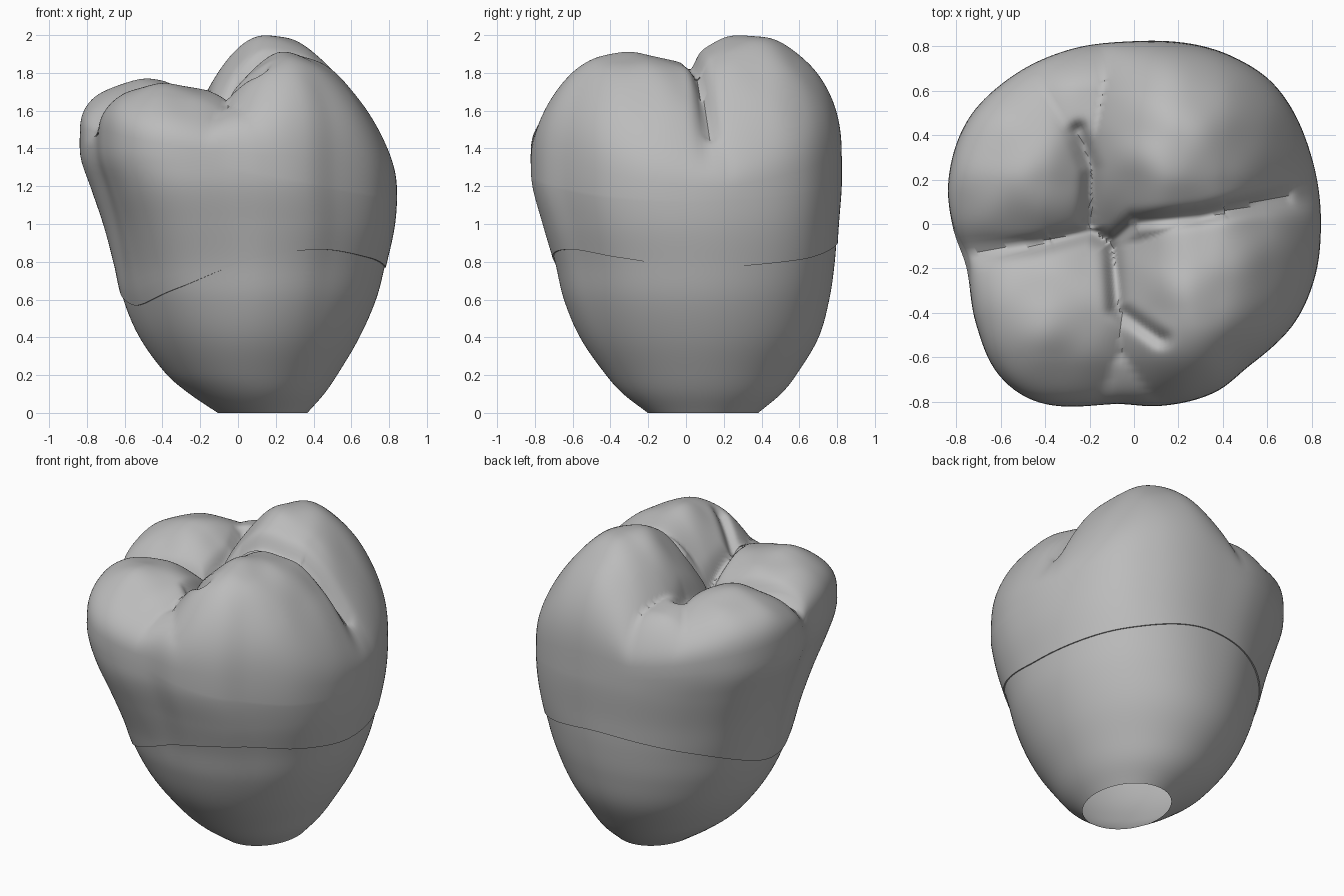
import bpy, bmesh, math
from math import sin, cos, radians, exp
from mathutils import Vector, noise

cube = bpy.data.objects.get("Cube")
if cube:
    bpy.data.objects.remove(cube)

SEGMENTS = 180

grey = bpy.data.materials.new("tooth grey")
grey.use_nodes = True
colour = (0.5, 0.5, 0.5, 1)
grey.diffuse_color = colour
grey.node_tree.nodes["Principled BSDF"].inputs["Base Color"].default_value = colour


def curve(knots, v):
    """Smooth interpolation through (position, value) knots."""
    v = min(max(v, knots[0][0]), knots[-1][0])
    i = max(k for k in range(len(knots) - 1) if knots[k][0] <= v)

    def slope(k):
        a, b = knots[max(k - 1, 0)], knots[min(k + 1, len(knots) - 1)]
        return (b[1] - a[1]) / (b[0] - a[0])
    (x0, y0), (x1, y1) = knots[i], knots[i + 1]
    w = x1 - x0
    t = (v - x0) / w
    return ((1 + 2 * t) * (1 - t) ** 2 * y0 + t * (1 - t) ** 2 * w * slope(i)
            + t * t * (3 - 2 * t) * y1 - t * t * (1 - t) * w * slope(i + 1))


def periodic(knots):
    return [(a - 360, r) for a, r in knots] + knots + [(a + 360, r) for a, r in knots]


def smoothstep(a, b, v):
    t = min(max((v - a) / (b - a), 0), 1)
    return t * t * (3 - 2 * t)


# Side profiles at rising heights
LEVELS = (0, .1, .2, .4, .6, .8, 1, 1.2, 1.35, 1.5)
X_LOW = list(zip(LEVELS, (-.11, -.26, -.38, -.53, -.62, -.665, -.715, -.78, -.83, -.835)))
X_HIGH = list(zip(LEVELS, (.37, .46, .53, .65, .74, .79, .83, .84, .83, .82)))
Y_LOW = list(zip(LEVELS, (-.2, -.33, -.42, -.56, -.65, -.7, -.76, -.815, -.825, -.825)))
Y_HIGH = list(zip(LEVELS, (.38, .5, .58, .7, .76, .79, .805, .82, .82, .82)))

# Crown outline radius and neck line height by angle
OUTLINE = periodic([(0, .84), (20, .85), (45, .885), (60, .87), (90, .825), (110, .84),
                    (130, .865), (148, .885), (167, .86), (180, .82), (195, .78),
                    (212, .84), (228, .91), (241, .91), (263, .815), (277, .825),
                    (295, .837), (308, .82), (328, .85), (343, .85)])
NECK = periodic([(0, .77), (45, .81), (90, .9), (135, .82), (180, .62),
                 (207, .57), (238, .66), (270, .81), (300, .865), (330, .82)])


def section(angle, z):
    """Point on the body wall."""
    r = 0.83 + (curve(OUTLINE, angle) - 0.83) * smoothstep(0.15, 1.3, z)
    u, v = r * cos(radians(angle)) / .84, r * sin(radians(angle)) / .825
    x0, x1, y0, y1 = (curve(k, z) for k in (X_LOW, X_HIGH, Y_LOW, Y_HIGH))
    return Vector(((x0 + x1 + u * (x1 - x0)) / 2, (y0 + y1 + v * (y1 - y0)) / 2, z))


# Cusps: centre, height, falloff toward -x, +x, -y, +y
CUSPS = [(-.52, .28, 1.79, .2, 1.5, 1.3, .7),
         (-.48, -.42, 1.77, .6, .6, .8, 1.2),
         (.19, .36, 2.015, 2.4, 1.5, 1.2, .7),
         (.29, -.45, 1.93, 2.2, 1.3, 1.4, .35),
         (.10, -.66, 1.70, 1.5, 1.5, .5, 3),
         (-.22, .60, 1.73, 1.0, 1.5, .5, 3)]
# Fissures between the cusps
FISSURES = [[(-.8, -.15), (-.45, -.1), (-.2, -.04), (-.1, -.08), (0, .01), (.3, .04), (.7, .13)],
            [(-.25, .42), (-.19, .25), (-.2, 0)],
            [(-.1, -.08), (-.08, -.38), (.12, -.52)]]


def fissure_distance(p):
    best = 9
    for path in FISSURES:
        for a, b in zip(path, path[1:]):
            a, b = Vector(a), Vector(b)
            t = min(max((p - a).dot(b - a) / (b - a).length_squared, 0), 1)
            best = min(best, (p - a.lerp(b, t)).length)
    return best


def top_height(x, y):
    best = 1.35
    for cx, cy, h, west, east, south, north in CUSPS:
        dx, dy = x - cx, y - cy
        drop = (west if dx < 0 else east) * dx * dx + (south if dy < 0 else north) * dy * dy
        best = max(best, h - drop)
    d = fissure_distance(Vector((x, y)))
    wrinkle = noise.noise(Vector((x * 5, y * 5, 0))) * 0.02
    return best - 0.06 * exp(-(d / 0.035) ** 2) + wrinkle


def side_groove(angle, z):
    """Shallow grooves running down the two side walls."""
    right = exp(-(((angle + 180) % 360 - 188) / 4) ** 2) * smoothstep(1.25, 1.6, z)
    left = exp(-((angle - 190) / 7) ** 2) * smoothstep(1.2, 1.6, z)
    return 1 - 0.05 * right - 0.03 * left


def loft(name, rings, cap_end):
    """Skin a list of rings into a smooth object."""
    bm = bmesh.new()
    rows = [[bm.verts.new(p) for p in ring] for ring in rings]
    for low, high in zip(rows, rows[1:]):
        for i in range(SEGMENTS):
            j = (i + 1) % SEGMENTS
            bm.faces.new((low[i], low[j], high[j], high[i]))
    if cap_end:
        bm.faces.new(rows[-1])
    mesh = bpy.data.meshes.new(name)
    bm.to_mesh(mesh)
    bm.free()
    obj = bpy.data.objects.new(name, mesh)
    bpy.context.collection.objects.link(obj)
    mesh.materials.append(grey)
    bpy.ops.object.select_all(action='DESELECT')
    obj.select_set(True)
    bpy.context.view_layer.objects.active = obj
    bpy.ops.object.shade_smooth_by_angle(angle=radians(50))


angles = [360 * i / SEGMENTS for i in range(SEGMENTS)]

# Root: hollow shell, open at the base, reaching just inside the crown
root = []
for row in range(29):
    ring = []
    for a in angles:
        p = section(a, (curve(NECK, a) + 0.03) * (row / 28) ** 1.2)
        axis = Vector((0.06, 0.04, p.z))
        ring.append(axis + (p - axis) * (1 - 0.006 * smoothstep(.3, .6, p.z)))
    root.append(ring)
loft("root", root, False)

# Crown: wall above the neck line with a rolled lip, then the cusped top
crown = []
for row in range(21):
    ring = []
    for a in angles:
        neck, rim = curve(NECK, a), 1.29 - 0.16 * cos(radians(a))
        lip = -0.012 if row == 0 else 0.004
        p = section(a, neck + (rim - neck) * max(row - 1, 0) / 19)
        ring.append(Vector((p.x * (1 + lip), p.y * (1 + lip), p.z)))
    crown.append(ring)
edge = crown[-1]
for row in range(1, 75):
    ring = []
    k = 1 - (row / 75) ** 1.5
    dome = (1 - k ** 3.5) ** (1 / 3.5)
    for a, p in zip(angles, edge):
        x, y = p.x * k, p.y * k
        z = p.z + (top_height(x, y) - p.z) * dome
        pull = side_groove(a, z) if k > 0.5 else 1
        ring.append(Vector((x * pull, y * pull, z)))
    crown.append(ring)
loft("crown", crown, True)
